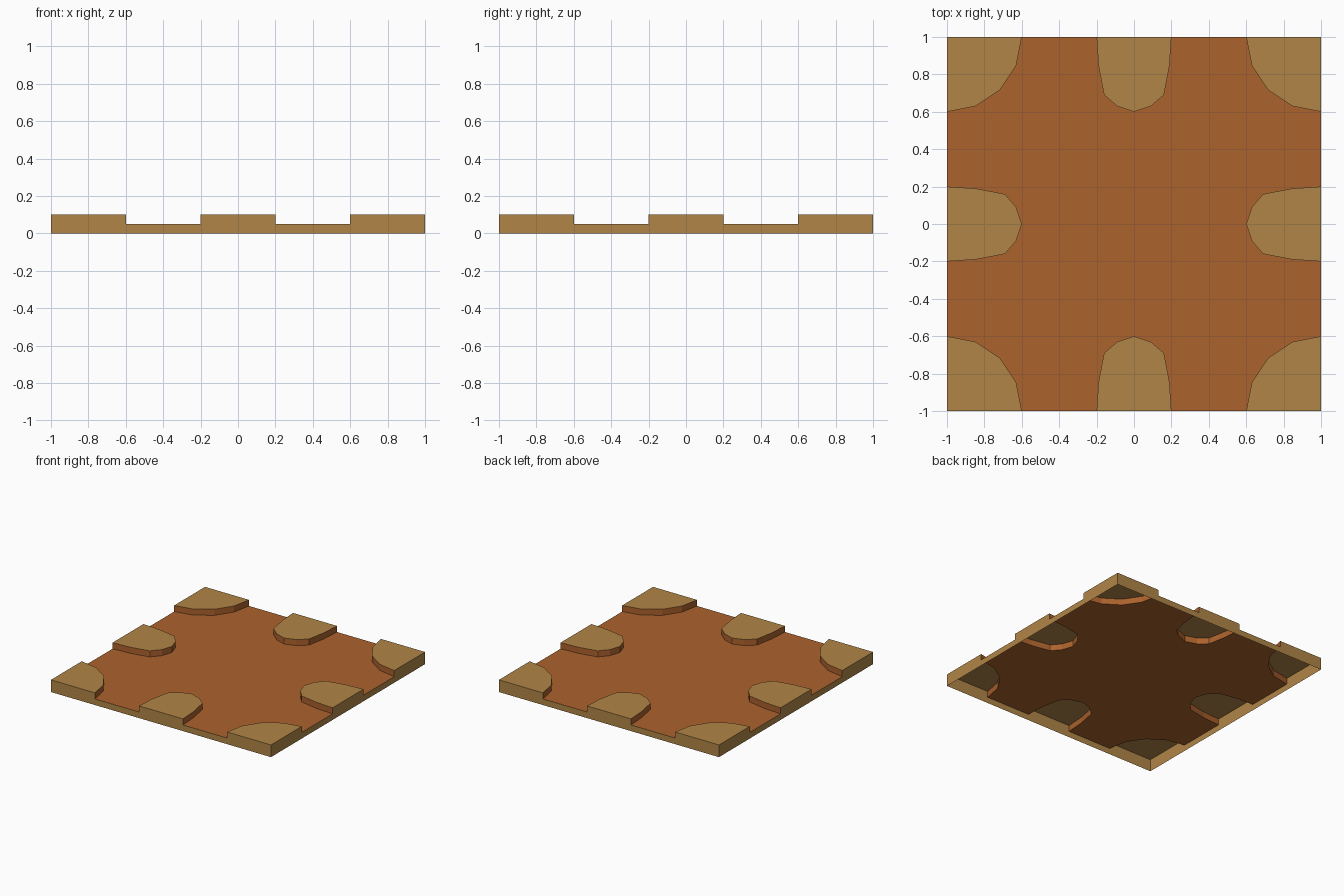
import bpy

if "Cube" in bpy.data.objects:
    bpy.data.objects.remove(bpy.data.objects["Cube"])

FLOOR, TOP = 0.05, 0.10


def material(name, rgb):
    m = bpy.data.materials.new(name)
    m.diffuse_color = (*rgb, 1)
    m.use_nodes = True
    m.node_tree.nodes["Principled BSDF"].inputs["Base Color"].default_value = m.diffuse_color
    return m


tan = material("tan", (0.434, 0.235, 0.063))
orange = material("orange", (0.413, 0.122, 0.026))


def turn(points, k):
    """Rotate 2D points clockwise by k quarter turns."""
    for _ in range(k):
        points = [(y, -x) for x, y in points]
    return points


def make(name, faces):
    """Build an object from (corner list, material index) faces."""
    verts, index, polys = [], {}, []
    for corners, _ in faces:
        for c in corners:
            if c not in index:
                index[c] = len(verts)
                verts.append(c)
        polys.append([index[c] for c in corners])
    mesh = bpy.data.meshes.new(name)
    mesh.from_pydata(verts, [], polys)
    mesh.materials.append(tan)
    mesh.materials.append(orange)
    for poly, (_, mat) in zip(mesh.polygons, faces):
        poly.material_index = mat
    mesh.update()
    bpy.context.collection.objects.link(bpy.data.objects.new(name, mesh))


def cap(points, z):
    return [(x, y, z) for x, y in points]


def walls(path, z0, z1, mat):
    return [([(*a, z0), (*b, z0), (*b, z1), (*a, z1)], mat)
            for a, b in zip(path, path[1:])]


# Curved borders of the raised pads, along the back edge
corner = [(-1, 0.6), (-0.847, 0.63), (-0.717, 0.717), (-0.63, 0.847), (-0.6, 1)]
half = [(-0.2, 1), (-0.19, 0.847), (-0.16, 0.69), (-0.09, 0.63)]
edge = half + [(0, 0.6)] + [(-x, y) for x, y in reversed(half)]


def pad(name, border, outer):
    """Raised pad: flat top, orange step inside, full-height wall outside."""
    make(name, [(cap(border + outer[1:-1], TOP), 0)]
         + walls(border, FLOOR, TOP, 1) + walls(outer, 0, TOP, 0))


outline, rim = [], []
for k in range(4):
    c, e = turn(corner, k), turn(edge, k)
    pad(f"corner_pad_{k + 1}", c, [c[-1]] + turn([(-1, 1)], k) + [c[0]])
    pad(f"edge_pad_{k + 1}", e, [e[-1], e[0]])
    outline += c + e
    # Low outer walls between the pads
    rim += walls(turn([(0.6, 1), (0.2, 1)], k), 0, FLOOR, 0)
    rim += walls(turn([(-0.2, 1), (-0.6, 1)], k), 0, FLOOR, 0)

# Recessed floor, open underneath
make("floor", [(cap(outline[::-1], FLOOR), 1)])
make("rim", rim)
